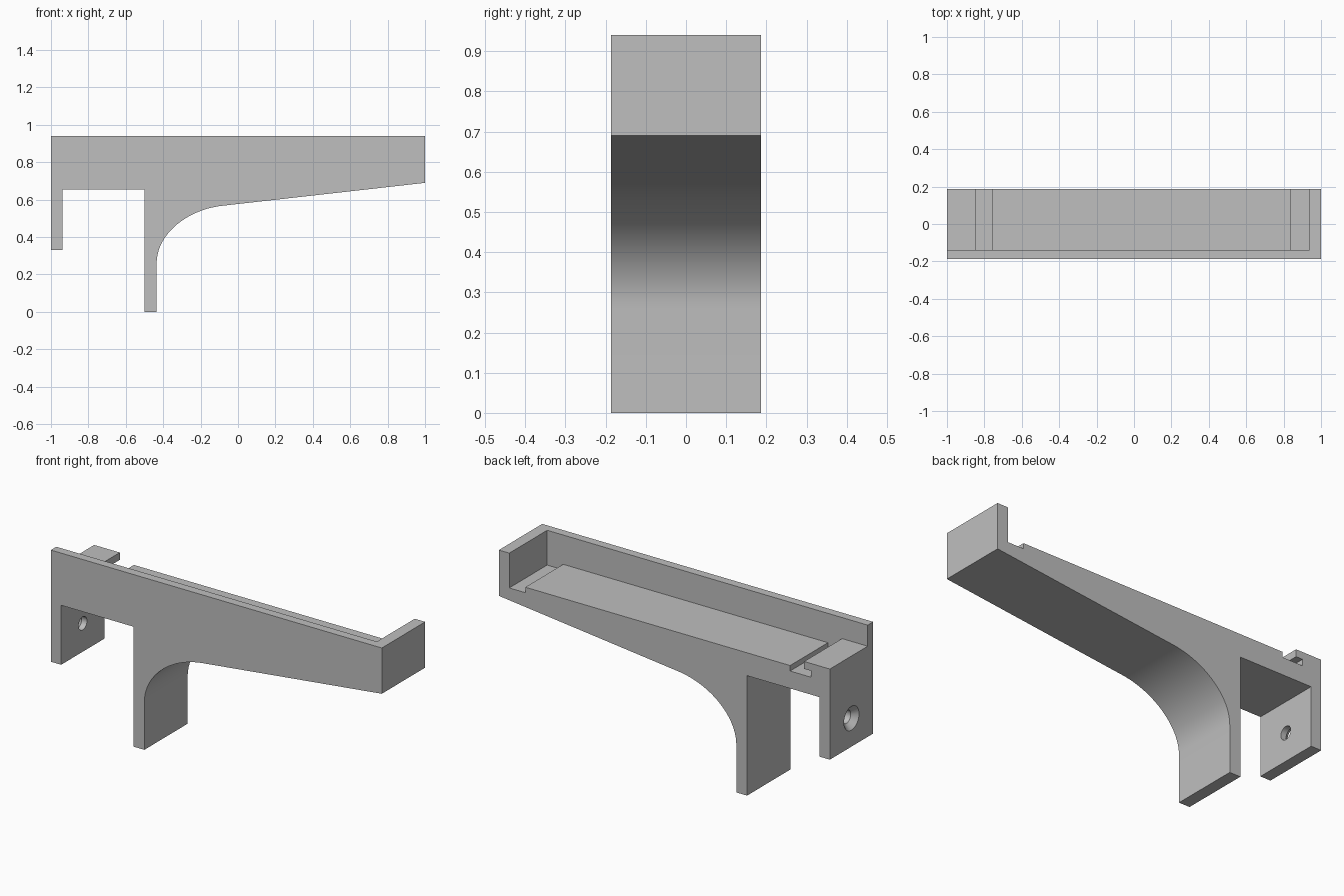
import bpy
import bmesh
from math import radians
from mathutils import Vector, Matrix
from mathutils.geometry import interpolate_bezier

cube = bpy.data.objects.get("Cube")
if cube:
    bpy.data.objects.remove(cube, do_unlink=True)

HALF_DEPTH = 0.187

grey = bpy.data.materials.new("plain grey")
grey.use_nodes = True
colour = (0.52, 0.52, 0.52, 1)
grey.diffuse_color = colour
grey.node_tree.nodes["Principled BSDF"].inputs["Base Color"].default_value = colour


def finish(name, bm):
    bmesh.ops.recalc_face_normals(bm, faces=bm.faces)
    mesh = bpy.data.meshes.new(name)
    bm.to_mesh(mesh)
    bm.free()
    mesh.materials.append(grey)
    obj = bpy.data.objects.new(name, mesh)
    bpy.context.collection.objects.link(obj)
    return obj


def extrude_profile(name, points, y0, y1):
    """Sweep an x-z outline along y."""
    bm = bmesh.new()
    face = bm.faces.new([bm.verts.new((x, y0, z)) for x, z in points])
    swept = bmesh.ops.extrude_face_region(bm, geom=[face])["geom"]
    verts = [v for v in swept if isinstance(v, bmesh.types.BMVert)]
    bmesh.ops.translate(bm, verts=verts, vec=(0, y1 - y0, 0))
    return finish(name, bm)


def cone_along_x(name, x0, x1, r0, r1, z):
    bm = bmesh.new()
    place = Matrix.Translation(((x0 + x1) / 2, 0, z)) @ Matrix.Rotation(radians(90), 4, "Y")
    bmesh.ops.create_cone(bm, cap_ends=True, segments=40, radius1=r0, radius2=r1,
                          depth=x1 - x0, matrix=place)
    return finish(name, bm)


def cut(target, cutter):
    mod = target.modifiers.new("cut", "BOOLEAN")
    mod.operation = "DIFFERENCE"
    mod.solver = "EXACT"
    mod.object = cutter
    bpy.context.view_layer.objects.active = target
    bpy.ops.object.modifier_apply(modifier=mod.name)
    bpy.data.objects.remove(cutter, do_unlink=True)


# Curved brace between the long leg and the sloping underside
start, corner, end = Vector((-0.435, 0.26, 0)), Vector((-0.435, 0.53, 0)), Vector((-0.08, 0.568, 0))
brace = interpolate_bezier(start, start.lerp(corner, 0.56), end.lerp(corner, 0.56), end, 28)

# Side outline: short clamp foot, gap, long leg, brace, sloping arm
outline = [(-1, 0.94), (-1, 0.33), (-0.938, 0.33), (-0.938, 0.655),
           (-0.5, 0.655), (-0.5, 0), (-0.435, 0)]
outline += [(p.x, p.y) for p in brace]
outline += [(1, 0.69), (1, 0.94)]
bracket = extrude_profile("shelf_bracket", outline, -HALF_DEPTH, HALF_DEPTH)

# Tray open to the top and back, with undercut slot, raised plate and groove
tray = [(-1.1, 1.1), (-1.1, 0.825), (-0.845, 0.825), (-0.845, 0.785),
        (-0.885, 0.785), (-0.885, 0.75), (-0.76, 0.75), (-0.76, 0.78),
        (0.84, 0.78), (0.84, 0.75), (0.937, 0.75), (0.937, 1.1)]
cut(bracket, extrude_profile("tray_cutter", tray, -0.14, 0.3))

# Countersunk screw hole in the clamp foot
cut(bracket, cone_along_x("hole_cutter", -1.05, -0.9, 0.036, 0.036, 0.485))
cut(bracket, cone_along_x("countersink_cutter", -1.03, -0.97, 0.094, 0.036, 0.485))

# Smooth curves, crisp edges
bpy.ops.object.select_all(action="DESELECT")
bracket.select_set(True)
bpy.context.view_layer.objects.active = bracket
bpy.ops.object.shade_smooth_by_angle(angle=radians(25))
